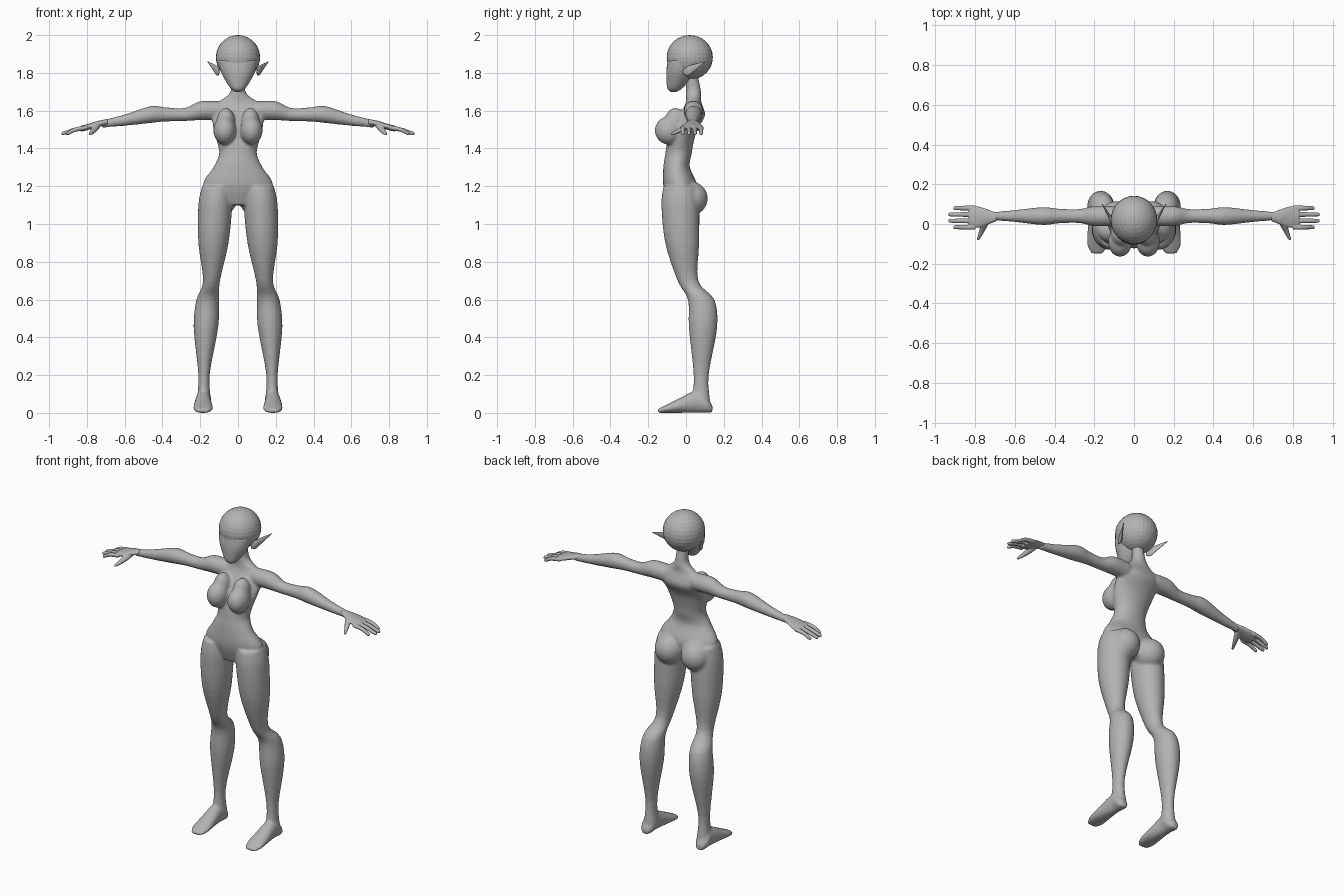
import bpy
import bmesh
from math import cos, sin, tau
from mathutils import Matrix, Vector

if "Cube" in bpy.data.objects:
    bpy.data.objects.remove(bpy.data.objects["Cube"], do_unlink=True)

grey = bpy.data.materials.new("plain grey")
grey.use_nodes = True
tone = (.45, .45, .45, 1)
grey.diffuse_color = tone
grey.node_tree.nodes["Principled BSDF"].inputs["Base Color"].default_value = tone

AXIS_X, AXIS_Y, AXIS_Z = Vector((1, 0, 0)), Vector((0, 1, 0)), Vector((0, 0, 1))
SIDES = {"left": 1, "right": -1}


def catmull(before, start, end, after, t):
    """Point on the smooth curve through start and end."""
    slope_in, slope_out = (end - before) / 2, (after - start) / 2
    ease = t * t * (3 - 2 * t)
    bend = t * (1 - t)
    return start.lerp(end, ease) + slope_in * bend * (1 - t) - slope_out * bend * t


def loft(bm, rings, across, along, side=1, segments=32, steps=4):
    """Skin elliptical rings, each given as (x, y, z, radius across, radius along)."""
    keys = [Vector(ring) for ring in rings]
    padded = [keys[0], *keys, keys[-1]]
    smooth = [catmull(*padded[i:i + 4], step / steps)
              for i in range(len(keys) - 1) for step in range(steps)]
    smooth.append(keys[-1])
    loops = []
    for x, y, z, wide, deep in smooth:
        loop = []
        for k in range(segments):
            angle = tau * k / segments
            point = Vector((x, y, z)) + across * wide * cos(angle) + along * deep * sin(angle)
            point.x *= side
            loop.append(bm.verts.new(point))
        loops.append(loop)
    for low, high in zip(loops, loops[1:]):
        for k in range(segments):
            bm.faces.new((low[k - 1], low[k], high[k], high[k - 1]))
    bm.faces.new(loops[0])
    bm.faces.new(loops[-1])


def ball(bm, centre, size, side=1):
    x, y, z = centre
    place = Matrix.Translation((x * side, y, z)) @ Matrix.Diagonal((*size, 1))
    bmesh.ops.create_uvsphere(bm, u_segments=32, v_segments=16, radius=1, matrix=place)


def finish(bm, name, smooth=False):
    bmesh.ops.recalc_face_normals(bm, faces=bm.faces)
    for polygon in bm.faces:
        polygon.smooth = smooth
    mesh = bpy.data.meshes.new(name)
    bm.to_mesh(mesh)
    bm.free()
    mesh.materials.append(grey)
    part = bpy.data.objects.new(name, mesh)
    bpy.context.collection.objects.link(part)
    return part


def fuse(part, voxel, iterations):
    """Weld overlapping volumes into one skin and relax the seams."""
    weld = part.modifiers.new("weld", 'REMESH')
    weld.mode = 'VOXEL'
    weld.voxel_size = voxel
    weld.use_smooth_shade = True
    relax = part.modifiers.new("relax", 'SMOOTH')
    relax.factor = .5
    relax.iterations = iterations


# Trunk, from neck to crotch: y, z, half width, half depth
trunk = [
    (.03, 1.8, .035, .03), (.04, 1.7, .04, .04), (.04, 1.65, .1, .04),
    (.04, 1.62, .15, .05), (.03, 1.57, .14, .07), (-.01, 1.5, .13, .07),
    (-.03, 1.43, .11, .07), (-.04, 1.37, .1, .07), (-.05, 1.3, .13, .07),
    (-.03, 1.2, .185, .09), (-.03, 1.1, .07, .06),
]
# Leg, from hip to ankle: x, y, z, radius
leg = [
    (.11, -.03, 1.2, .08), (.12, -.03, 1.1, .09), (.13, -.02, .9, .08),
    (.14, .01, .7, .045), (.16, .08, .6, .06), (.17, .09, .45, .065),
    (.18, .08, .2, .03), (.18, .08, .05, .04),
]
# Foot, from heel to toe: y, half width, half height
foot = [
    (.14, .02, .02), (.11, .04, .04), (.06, .04, .06),
    (-.05, .05, .035), (-.11, .05, .02), (-.15, .03, .01),
]
# Arm, from shoulder to wrist: x, z, radius
arm = [
    (.1, 1.6, .05), (.2, 1.6, .05), (.28, 1.58, .035), (.38, 1.58, .037),
    (.46, 1.58, .045), (.6, 1.55, .03), (.72, 1.53, .02),
]

body = bmesh.new()
loft(body, [(0, *ring) for ring in trunk], AXIS_X, AXIS_Y)
for side in SIDES.values():
    # Chest and seat
    ball(body, (.07, -.09, 1.495), (.06, .075, .075), side)
    ball(body, (.065, -.055, 1.535), (.05, .06, .08), side)
    ball(body, (.09, .025, 1.135), (.086, .09, .09), side)
    # Limbs
    loft(body, [(x, y, z, r, r + .01) for x, y, z, r in leg], AXIS_X, AXIS_Y, side)
    loft(body, [(.185, y, high, wide, high) for y, wide, high in foot], AXIS_X, AXIS_Z, side)
    loft(body, [(x, .04, z, r, r) for x, z, r in arm], AXIS_Y, AXIS_Z, side)
fuse(finish(body, "body"), voxel=.008, iterations=5)

# Hands
for label, side in SIDES.items():
    hand = bmesh.new()
    palm = [(.69, 1.54, .02), (.74, 1.53, .04), (.79, 1.515, .055), (.83, 1.505, .05)]
    loft(hand, [(x, .035, z, wide, .016) for x, z, wide in palm], AXIS_Y, AXIS_Z, side)
    for finger in range(4):
        y = .08 - .032 * finger
        tip = .91 if finger in (0, 3) else .935
        loft(hand, [(.8, y, 1.51, .013, .012), (.86, y, 1.5, .012, .012),
                    (tip - .01, y, 1.48, .01, .01), (tip, y, 1.48, .005, .005)],
             AXIS_Y, AXIS_Z, side)
    thumb = [(.74, .03, 1.53, .018), (.755, -.01, 1.51, .018),
             (.77, -.045, 1.49, .013), (.785, -.08, 1.475, .007)]
    loft(hand, [(*ring, ring[-1]) for ring in thumb], AXIS_X, AXIS_Z, side)
    fuse(finish(hand, label + "_hand"), voxel=.004, iterations=3)

# Head: faceted skull with a tapered face
skull = bmesh.new()
ball(skull, (0, .02, 1.882), (.117, .122, .118))
finish(skull, "skull")

face = bmesh.new()
loft(face, [(0, -.015, 1.865, .104, .082), (0, -.03, 1.81, .092, .074),
            (0, -.045, 1.755, .064, .058), (0, -.06, 1.717, .038, .038),
            (0, -.065, 1.7, .016, .016)], AXIS_X, AXIS_Y)
finish(face, "face", smooth=True)

# Ears: flattened leaves swept back to a point
ear_normal = Vector((.8, -.5, 0))
for label, side in SIDES.items():
    ear = bmesh.new()
    loft(ear, [(.1, -.015, 1.805, .004, .01), (.11, .01, 1.81, .01, .025),
               (.125, .04, 1.825, .008, .02), (.16, .1, 1.858, .002, .002)],
         ear_normal, AXIS_Z, side)
    finish(ear, label + "_ear", smooth=True)
